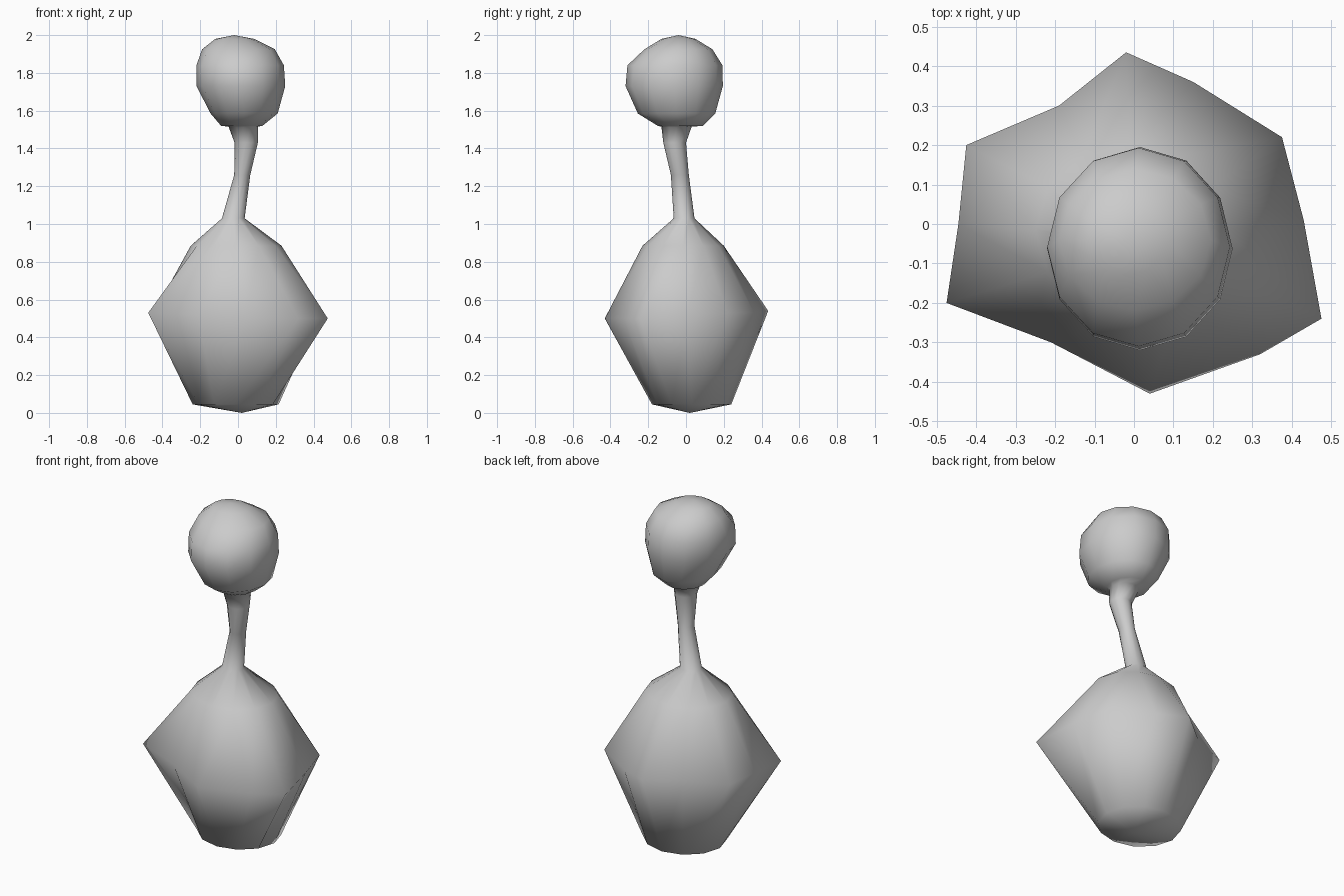
import bpy, bmesh, math

if "Cube" in bpy.data.objects:
    bpy.data.objects.remove(bpy.data.objects["Cube"])

N = 12  # vertices per ring


def oval(z, x0, x1, y0, y1):
    """Ring of N points fitted to the given x and y limits."""
    cx, cy, rx, ry = (x0 + x1) / 2, (y0 + y1) / 2, (x1 - x0) / 2, (y1 - y0) / 2
    return [(cx + rx * math.cos(math.tau * i / N),
             cy + ry * math.sin(math.tau * i / N), z) for i in range(N)]


def loft(name, rings, bottom, top):
    bm = bmesh.new()
    loops = [[bm.verts.new(p) for p in r] for r in rings]
    low, high = bm.verts.new(bottom), bm.verts.new(top)
    for i in range(N):
        j = (i + 1) % N
        bm.faces.new((low, loops[0][j], loops[0][i]))
        bm.faces.new((high, loops[-1][i], loops[-1][j]))
        for a, b in zip(loops, loops[1:]):
            bm.faces.new((a[i], a[j], b[j], b[i]))
    bmesh.ops.recalc_face_normals(bm, faces=bm.faces)
    for f in bm.faces:
        f.smooth = True
    me = bpy.data.meshes.new(name)
    bm.to_mesh(me)
    bm.free()
    ob = bpy.data.objects.new(name, me)
    bpy.context.collection.objects.link(ob)
    return ob


# Uneven six-cornered waist of the body
waist = [(.43, .01, .52), (.375, .22, .53), (.15, .36, .53), (-.02, .435, .54),
         (-.19, .30, .53), (-.425, .20, .53), (-.445, 0, .53), (-.475, -.20, .53),
         (-.21, -.30, .52), (.04, -.43, .50), (.32, -.33, .50), (.475, -.24, .50)]

# Body
body = [oval(.045, -.24, .215, -.18, .24), waist,
        oval(.885, -.25, .23, -.23, .20)]
# Thin leaning neck
neck = [oval(1.03, -.085, .035, -.065, .045),
        oval(1.26, -.02, .065, -.08, .015),
        oval(1.43, -.018, .105, -.12, .0)]
# Lumpy round head
head = [oval(1.515, -.05, .105, -.13, .03),
        oval(1.52, -.09, .13, -.15, .09),
        oval(1.585, -.145, .21, -.255, .155),
        oval(1.73, -.22, .25, -.32, .195),
        oval(1.84, -.22, .243, -.31, .193),
        oval(1.925, -.19, .195, -.22, .14),
        oval(1.98, -.12, .085, -.13, .05)]

loft("body_neck_and_head", body + neck + head, (.02, .02, 0), (-.02, -.04, 2))
